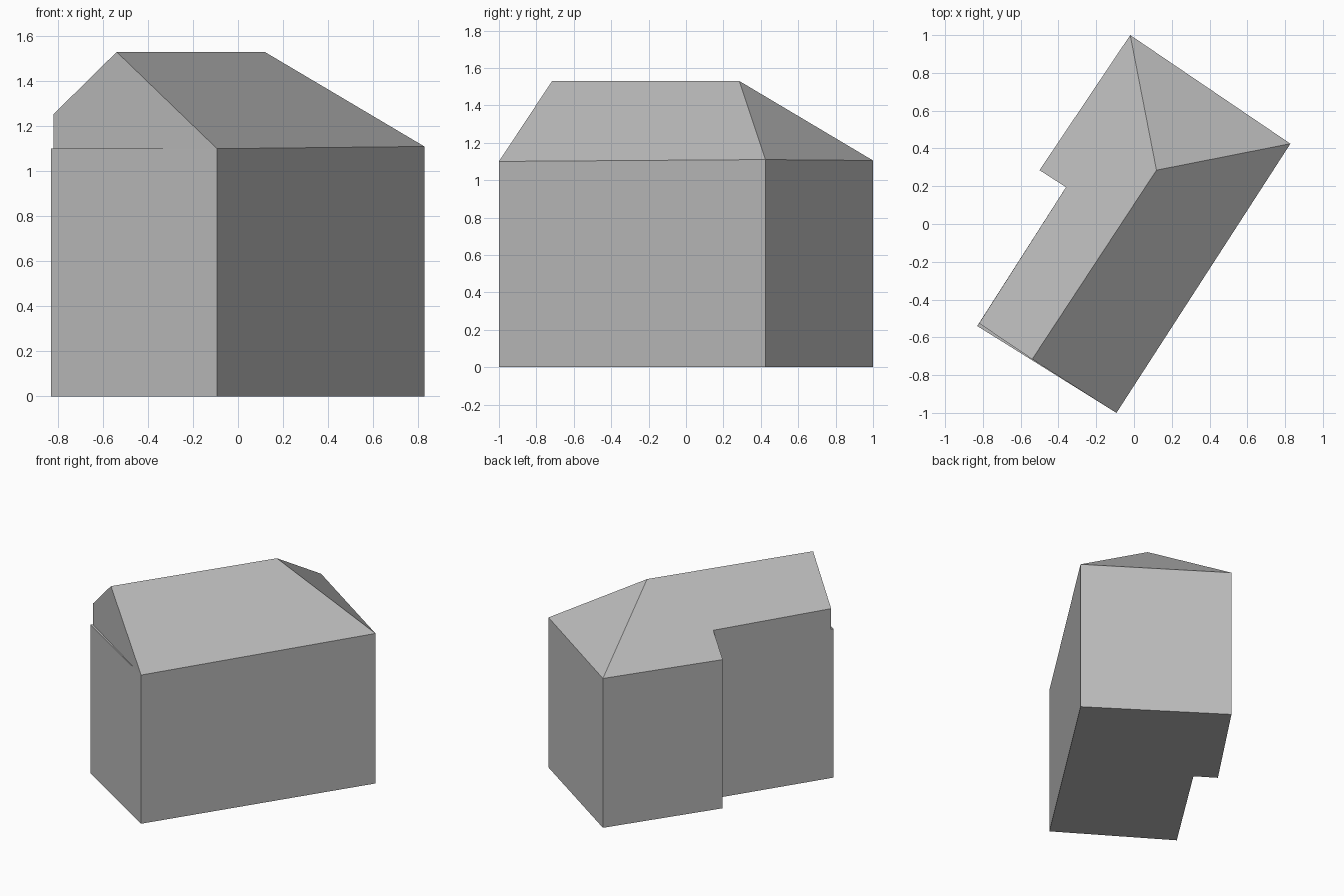
import bpy
import bmesh
from mathutils import Vector

cube = bpy.data.objects.get("Cube")
if cube:
    bpy.data.objects.remove(cube, do_unlink=True)

grey = bpy.data.materials.new("plain grey")
grey.use_nodes = True
colour = (0.5, 0.5, 0.5, 1.0)
grey.diffuse_color = colour
grey.node_tree.nodes["Principled BSDF"].inputs["Base Color"].default_value = colour


def build(name, polygons):
    """Make a flat-faced object, welding corners shared between polygons."""
    bm = bmesh.new()
    for polygon in polygons:
        bm.faces.new([bm.verts.new(p) for p in polygon])
    bmesh.ops.remove_doubles(bm, verts=bm.verts, dist=0.0005)
    mesh = bpy.data.meshes.new(name)
    bm.to_mesh(mesh)
    bm.free()
    mesh.materials.append(grey)
    obj = bpy.data.objects.new(name, mesh)
    bpy.context.collection.objects.link(obj)
    return obj


# Wall tops, counter-clockwise around the footprint
front = Vector((-0.093, -1.0, 1.10))
east = Vector((0.828, 0.425, 1.11))
back = Vector((-0.02, 1.0, 1.105))
notch_outer = Vector((-0.50, 0.285, 1.10))
notch_inner = Vector((-0.36, 0.195, 1.245))
west = Vector((-0.83, -0.54, 1.10))

# Ridge ends, and the raised eave set slightly behind the west corner
ridge_front = Vector((-0.539, -0.716, 1.53))
ridge_back = Vector((0.119, 0.285, 1.53))
west_eave = Vector((-0.82, -0.526, 1.253))
west_ledge = Vector((west_eave.x, west_eave.y, west.z))


def ground(p):
    return Vector((p.x, p.y, 0))


# Walls, with the raised side wall, gable, thin ledge and floor
corners = [front, east, back, notch_outer, notch_inner, west]
walls = []
for a, b in zip(corners[:3], corners[1:4]):
    walls.append([ground(a), ground(b), b, a])
walls += [
    [ground(notch_outer), ground(notch_inner), notch_inner, notch_outer],
    [ground(notch_inner), ground(west), west, west_ledge, west_eave, notch_inner],
    [ground(west), ground(front), front, west],
    [front, west_ledge, west],
    [front, ridge_front, west_eave, west_ledge],
    [ground(p) for p in reversed(corners)],
]
build("walls", walls)

# Roof: two long slopes and a hipped back end
build("roof", [
    [front, east, ridge_back, ridge_front],
    [east, back, ridge_back],
    [ridge_front, ridge_back, back, notch_outer, notch_inner, west_eave],
])
